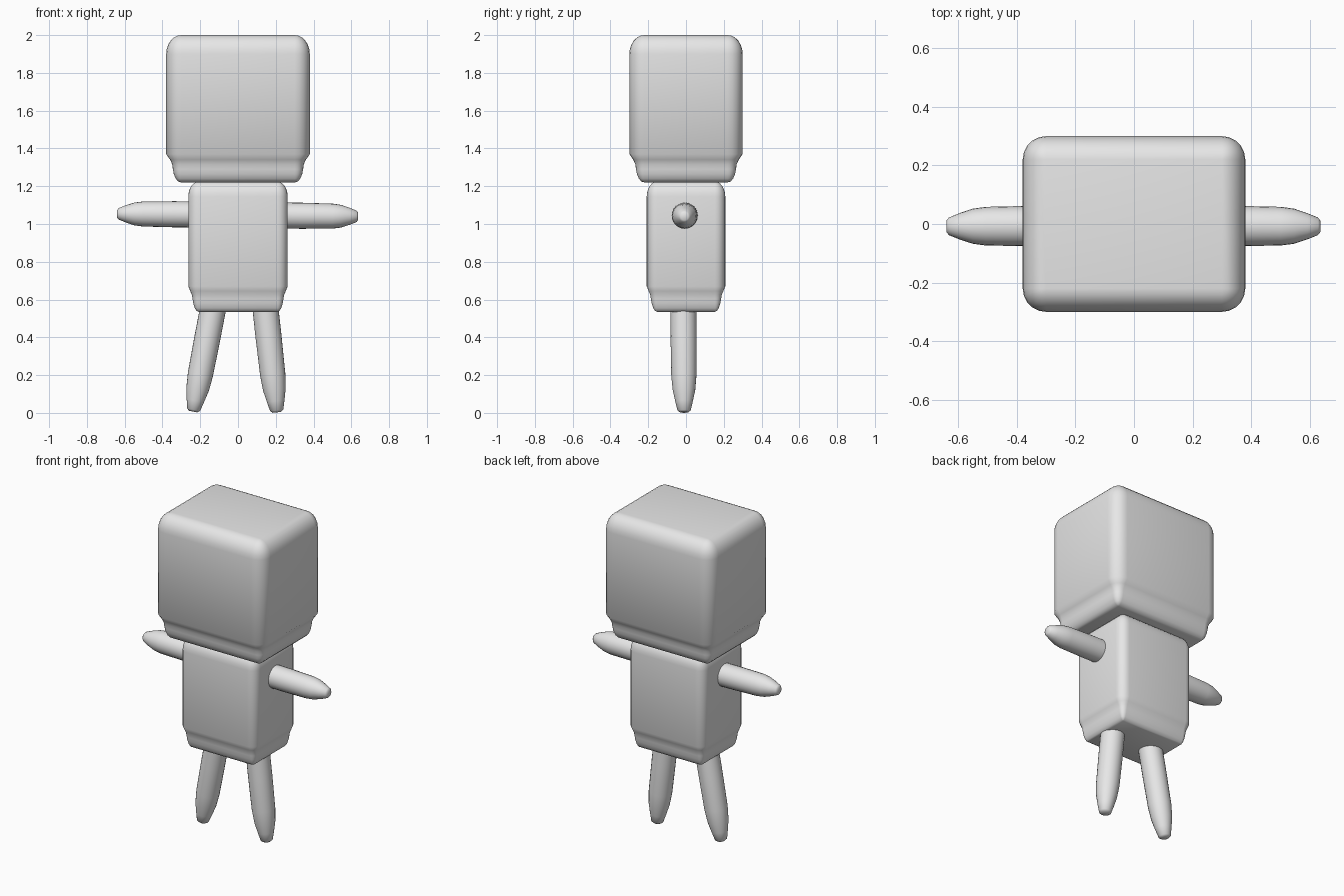
import bpy, bmesh, math
from mathutils import Vector

cube = bpy.data.objects.get("Cube")
if cube:
    bpy.data.objects.remove(cube, do_unlink=True)

GREY = (0.8, 0.8, 0.8, 1)
grey = bpy.data.materials.new("plain grey")
grey.use_nodes = True
grey.diffuse_color = GREY
grey.node_tree.nodes["Principled BSDF"].inputs["Base Color"].default_value = GREY


def loft(name, rings, angle):
    """Skin a list of point rings and cap both ends."""
    bm = bmesh.new()
    loops = [[bm.verts.new(p) for p in ring] for ring in rings]
    n = len(loops[0])
    for a, b in zip(loops, loops[1:]):
        for i in range(n):
            j = (i + 1) % n
            bm.faces.new((a[i], a[j], b[j], b[i]))
    bm.faces.new(loops[0][::-1])
    bm.faces.new(loops[-1])
    bmesh.ops.remove_doubles(bm, verts=bm.verts, dist=0.0001)
    bmesh.ops.recalc_face_normals(bm, faces=bm.faces)
    mesh = bpy.data.meshes.new(name)
    bm.to_mesh(mesh)
    bm.free()
    mesh.materials.append(grey)
    ob = bpy.data.objects.new(name, mesh)
    bpy.context.collection.objects.link(ob)
    bpy.ops.object.select_all(action="DESELECT")
    ob.select_set(True)
    bpy.context.view_layer.objects.active = ob
    bpy.ops.object.shade_smooth_by_angle(angle=math.radians(angle))


def rounded_ring(x, y, r, z, steps=5):
    """Rectangle of half size x, y grown outwards by r with round corners."""
    ring = []
    for q, (sx, sy) in enumerate(((1, 1), (-1, 1), (-1, -1), (1, -1))):
        for k in range(steps + 1):
            a = (q + k / steps) * math.pi / 2
            ring.append((sx * x + r * math.cos(a), sy * y + r * math.sin(a), z))
    return ring


def block(name, x, y, r, top, rise, foot):
    """Box with a stepped lower lip (foot) and a rounded upper edge."""
    rings = [rounded_ring(x, y, r * f, z) for z, f in foot]
    for k in range(7):
        a = k / 6 * math.pi / 2
        rings.append(rounded_ring(x, y, r * math.cos(a), top - rise * (1 - math.sin(a))))
    loft(name, rings, 40)


def limb(name, root, tip, taper, sides=24):
    """Round limb that narrows to a blunt tip; taper is (distance from tip, radius)."""
    root, tip = Vector(root), Vector(tip)
    axis = (root - tip).normalized()
    turn = axis.to_track_quat("Z", "Y")
    stations = taper + [((root - tip).length, taper[-1][1])]
    rings = []
    for d, r in stations:
        rings.append([tip + axis * d + turn @ Vector((r * math.cos(a), r * math.sin(a), 0))
                      for a in (i * math.tau / sides for i in range(sides))])
    loft(name, rings, 50)


# Head and body
block("head", 0.30, 0.22, 0.08, 2.0, 0.10,
      [(1.22, 0.0), (1.225, 0.2), (1.24, 0.37), (1.265, 0.5), (1.29, 0.56),
       (1.315, 0.6), (1.34, 0.74), (1.37, 1.0)])
block("body", 0.208, 0.153, 0.055, 1.225, 0.08,
      [(0.535, 0.0), (0.54, 0.2), (0.555, 0.38), (0.58, 0.52), (0.605, 0.6),
       (0.625, 0.66), (0.645, 0.82), (0.67, 1.0)])

# Arms
arm = [(0, 0.02), (0.008, 0.03), (0.045, 0.045), (0.09, 0.06), (0.135, 0.066), (0.3, 0.069)]
limb("left_arm", (0.15, -0.006, 1.046), (0.636, -0.008, 1.04), arm)
limb("right_arm", (-0.15, -0.006, 1.05), (-0.64, -0.008, 1.054), arm)

# Legs
leg = [(0, 0.022), (0.01, 0.035), (0.06, 0.047), (0.12, 0.06), (0.2, 0.067), (0.4, 0.069)]
limb("left_leg", (0.14, -0.014, 0.6), (0.206, -0.01, 0.003), leg)
limb("right_leg", (-0.123, -0.014, 0.6), (-0.237, -0.01, 0.007), leg)
